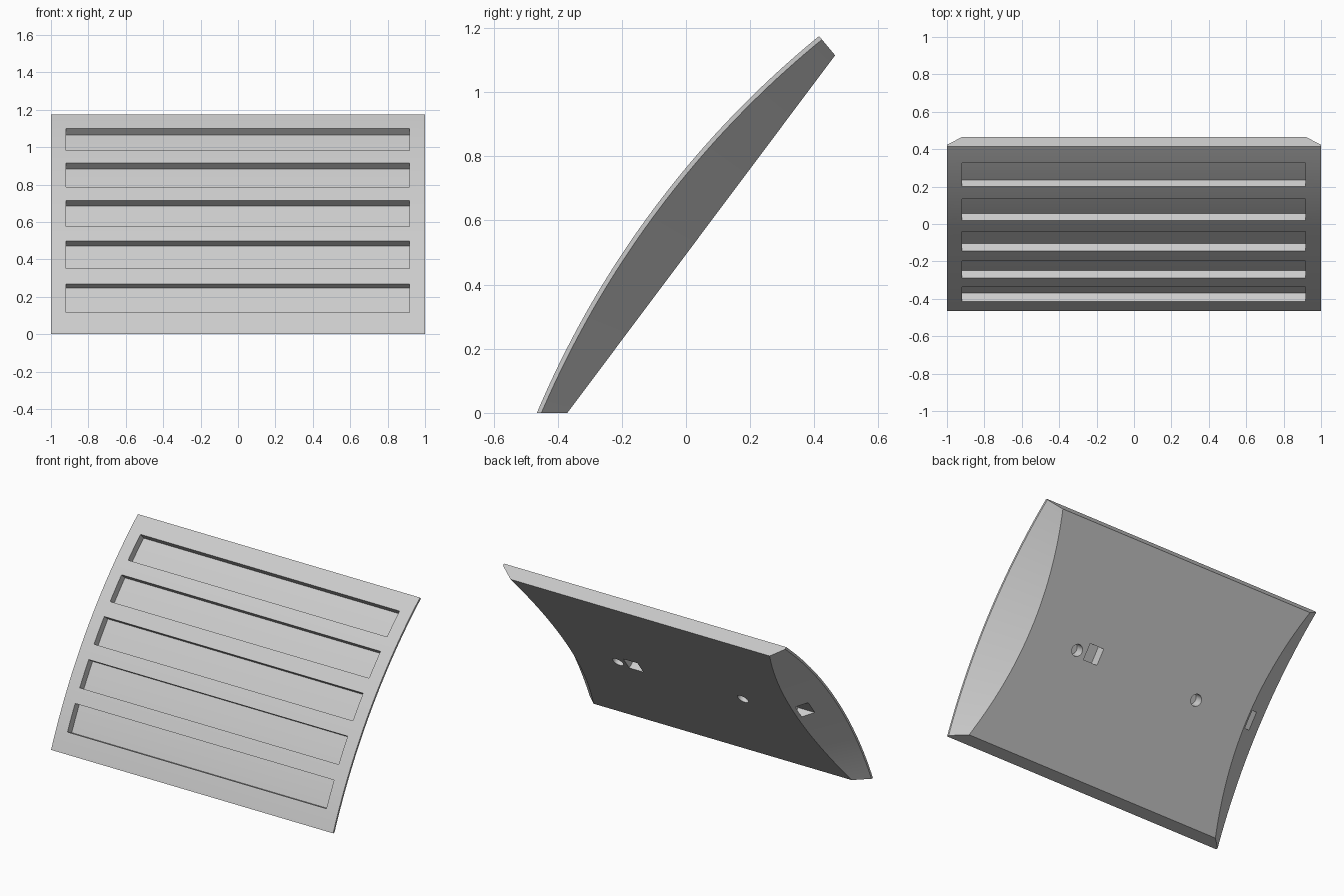
import bpy, bmesh, math
from mathutils import Vector, Matrix

cube = bpy.data.objects.get("Cube")
if cube:
    bpy.data.objects.remove(cube, do_unlink=True)

# Side profile as (y, z): curved front face and flat back face
FRONT_LOW, FRONT_TOP = Vector((-0.465, 0)), Vector((0.415, 1.175))
BACK_LOW, BACK_TOP = Vector((-0.37, 0)), Vector((0.465, 1.115))
SAG, RIM, TAPER, SLOT_DEPTH = 0.09, 0.014, 1.3, 0.048

chord = FRONT_TOP - FRONT_LOW
along = chord.normalized()
outward = Vector((-along.y, along.x))
RADIUS = ((chord.length / 2) ** 2 + SAG ** 2) / (2 * SAG)
CENTRE = (FRONT_LOW + FRONT_TOP) / 2 - outward * (RADIUS - SAG)
HALF = math.asin(chord.length / 2 / RADIUS)
ARC = 2 * HALF * RADIUS
back_dir = (BACK_TOP - BACK_LOW).normalized()
back_in = Vector((-back_dir.y, back_dir.x))

metal = bpy.data.materials.new("plain_grey")
metal.use_nodes = True
GREY = (0.6, 0.6, 0.6, 1)
metal.diffuse_color = GREY
metal.node_tree.nodes["Principled BSDF"].inputs["Base Color"].default_value = GREY


def arc_point(s, lift=0.0):
    """Point at arc length s from the lower edge, raised along the radius."""
    a = s / RADIUS - HALF
    return CENTRE + (outward * math.cos(a) + along * math.sin(a)) * (RADIUS + lift)


def loft(name, rings):
    """Closed solid through a list of equal rings of 3D points."""
    bm = bmesh.new()
    rows = [[bm.verts.new(p) for p in ring] for ring in rings]
    n = len(rows[0])
    for a, b in zip(rows, rows[1:]):
        for i in range(n):
            j = (i + 1) % n
            bm.faces.new((a[i], a[j], b[j], b[i]))
    bm.faces.new(rows[0])
    bm.faces.new(rows[-1])
    bmesh.ops.recalc_face_normals(bm, faces=bm.faces)
    mesh = bpy.data.meshes.new(name)
    bm.to_mesh(mesh)
    bm.free()
    obj = bpy.data.objects.new(name, mesh)
    bpy.context.collection.objects.link(obj)
    mesh.materials.append(metal)
    return obj


def at(x, p):
    return Vector((x, p.x, p.y))


def body_ring(f):
    """Cross-section: thin square rim, then sides tapering to the back."""
    front = arc_point(f * ARC)
    back = BACK_LOW.lerp(BACK_TOP, f)
    rim = front + (back - front).normalized() * RIM
    x = 1 - TAPER * (rim - back).dot(back_in)
    return [at(-1, front), at(1, front), at(1, rim),
            at(x, back), at(-x, back), at(-1, rim)]


def slot_ring(s):
    top, floor = arc_point(s, 0.03), arc_point(s, -SLOT_DEPTH)
    return [at(-0.92, top), at(0.916, top), at(0.916, floor), at(-0.92, floor)]


def back_point(x, t, depth):
    return at(x, BACK_LOW.lerp(BACK_TOP, 0.5) + back_dir * t + back_in * depth)


def back_box(name, x0, x1, half_t, d0, d1):
    return loft(name, [[back_point(x, t, d) for t, d in
                        ((-half_t, d0), (half_t, d0), (half_t, d1), (-half_t, d1))]
                       for x in (x0, x1)])


def round_hole(name, x, radius, depth, sides=24):
    angles = [2 * math.pi * i / sides for i in range(sides)]
    return loft(name, [[back_point(x + radius * math.cos(a), radius * math.sin(a) - 0.015, d)
                        for a in angles] for d in (-0.02, depth)])


# Panel body
STEPS = 40
panel = loft("curved_panel", [body_ring(i / STEPS) for i in range(STEPS + 1)])

# Five front slots, two screw holes, a square socket and a side socket
cutters = []
for k in range(5):
    start = 0.127 + 0.267 * k
    cutters.append(loft("slot_cutter", [slot_ring(start + 0.172 * i / 6) for i in range(7)]))
for x in (0.455, -0.43):
    cutters.append(round_hole("screw_hole_cutter", x, 0.036, 0.06))
cutters.append(back_box("square_socket_cutter", 0.29, 0.39, 0.05, -0.02, 0.06))
cutters.append(back_box("side_socket_cutter", -1.05, -0.77, 0.055, 0.015, 0.065))

bpy.context.view_layer.objects.active = panel
for cutter in cutters:
    cutter.hide_render = True
    mod = panel.modifiers.new("cut", "BOOLEAN")
    mod.operation, mod.solver, mod.object = "DIFFERENCE", "EXACT", cutter
    bpy.ops.object.modifier_apply(modifier=mod.name)
for cutter in cutters:
    bpy.data.objects.remove(cutter, do_unlink=True)

bpy.ops.object.select_all(action="DESELECT")
panel.select_set(True)
bpy.ops.object.shade_smooth_by_angle(angle=math.radians(20))
